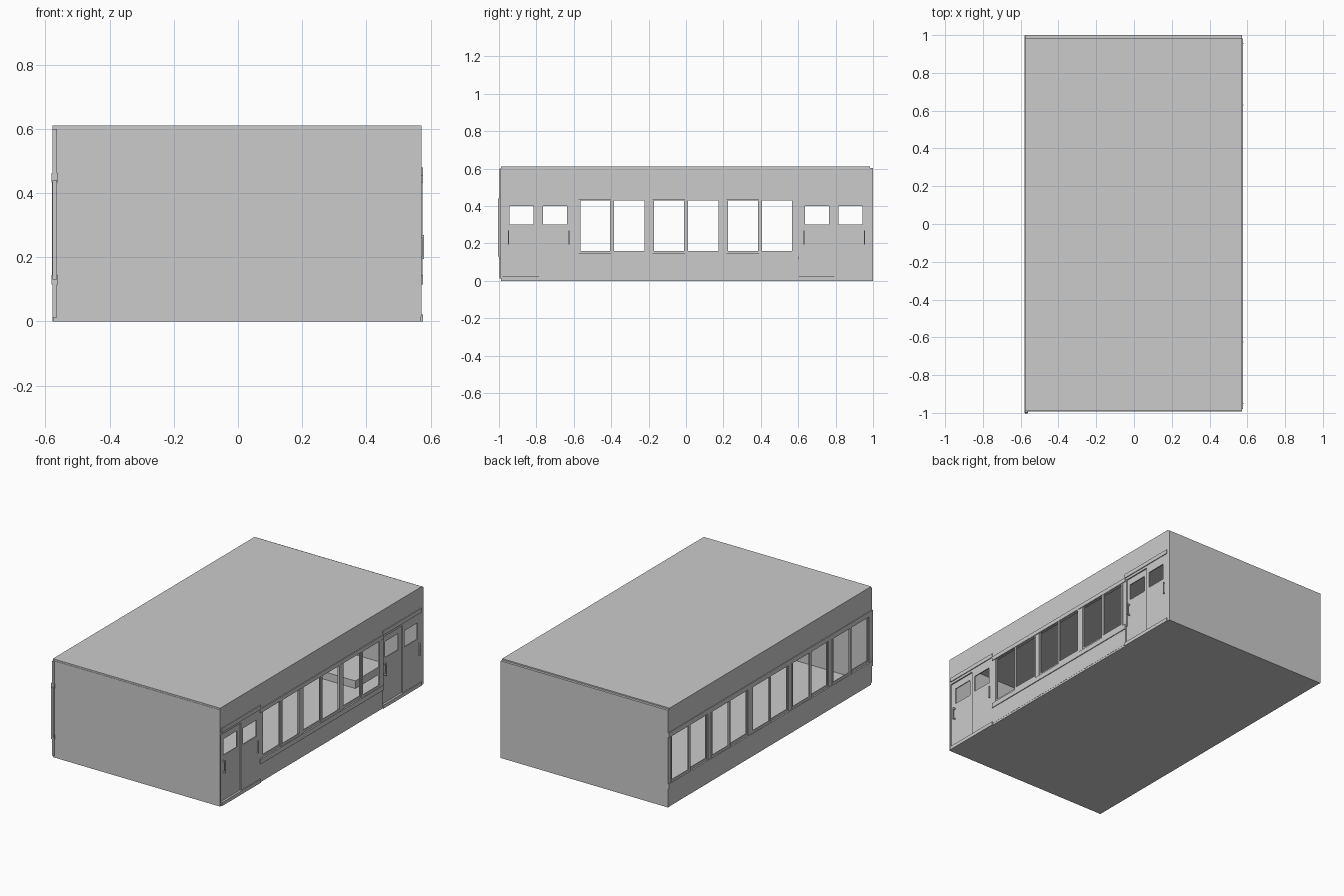
import bpy, bmesh

if "Cube" in bpy.data.objects:
    bpy.data.objects.remove(bpy.data.objects["Cube"])

PITCH = 0.395      # spacing of window and door bays
SILL, HEAD = 0.145, 0.445


def finish(name, bm):
    bmesh.ops.recalc_face_normals(bm, faces=bm.faces)
    mesh = bpy.data.meshes.new(name)
    bm.to_mesh(mesh)
    bm.free()
    obj = bpy.data.objects.new(name, mesh)
    bpy.context.collection.objects.link(obj)
    return obj


def box(name, x0, x1, y0, y1, z0, z1):
    bm = bmesh.new()
    bmesh.ops.create_cube(bm, size=1)
    for v in bm.verts:
        v.co = ((x0 + x1) / 2 + v.co.x * (x1 - x0),
                (y0 + y1) / 2 + v.co.y * (y1 - y0),
                (z0 + z1) / 2 + v.co.z * (z1 - z0))
    return finish(name, bm)


def frame(name, x0, x1, outer, inner):
    """Upright panel in the YZ plane with one rectangular opening."""
    bm = bmesh.new()
    loops = []
    for y0, y1, z0, z1 in (outer, inner):
        loops.append([bm.verts.new((x0, y, z)) for y, z in
                      ((y0, z0), (y1, z0), (y1, z1), (y0, z1))])
    a, b = loops
    faces = [bm.faces.new((a[i], a[(i + 1) % 4], b[(i + 1) % 4], b[i])) for i in range(4)]
    ext = bmesh.ops.extrude_face_region(bm, geom=faces, use_keep_orig=True)
    verts = [g for g in ext["geom"] if isinstance(g, bmesh.types.BMVert)]
    bmesh.ops.translate(bm, verts=verts, vec=(x1 - x0, 0, 0))
    return finish(name, bm)


def sashes(name, x_first, x_second, yc):
    """Pair of sliding window sashes on two tracks."""
    for x, y0, y1, i0, i1 in ((x_first, -0.18, 0.005, -0.17, -0.01),
                              (x_second, -0.005, 0.184, 0.01, 0.173)):
        frame(name, x, x + 0.006, (yc + y0, yc + y1, SILL, HEAD),
              (yc + i0, yc + i1, 0.16, 0.43))


# Shell: floor, roof and end walls
box("floor", -0.575, 0.57, -0.99, 0.995, 0, 0.018)
box("roof", -0.577, 0.571, -0.99, 0.985, 0.597, 0.61)
box("front_wall", -0.567, 0.571, -0.992, -0.98, 0.015, 0.6)
box("back_wall", -0.577, 0.571, 0.985, 1.0, 0, 0.602)

# Window wall on the left, five bays
box("left_lower_wall", -0.577, -0.564, -0.998, 0.99, 0.012, 0.13)
box("left_upper_wall", -0.577, -0.564, -0.998, 0.99, 0.44, 0.599)
box("left_sill", -0.581, -0.56, -1.0, 0.998, 0.115, SILL)
box("left_head", -0.581, -0.56, -1.0, 0.998, 0.432, 0.462)
for i in range(-2, 3):
    sashes("left_window_sash", -0.572, -0.579, i * PITCH)
for i in range(6):
    y = (i - 2.5) * PITCH
    box("left_pier", -0.577, -0.564, y - 0.0185, min(y + 0.0185, 0.99), 0.13, 0.44)

# Corridor wall on the right: middle windows, upper wall and piers
box("right_lower_wall", 0.557, 0.571, -0.605, 0.605, 0.012, 0.13)
box("right_upper_wall", 0.557, 0.571, -0.985, 0.99, 0.44, 0.599)
box("right_sill", 0.553, 0.576, -0.6, 0.605, 0.115, SILL)
box("right_head", 0.553, 0.576, -0.6, 0.605, 0.432, 0.457)
for i in (-1, 0, 1):
    sashes("right_window_sash", 0.561, 0.568, i * PITCH)
for i in range(4):
    y = (i - 1.5) * PITCH
    box("right_pier", 0.557, 0.571, y - 0.0185, y + 0.0185, 0.13, 0.44)
box("right_back_post", 0.557, 0.571, 0.972, 0.99, 0.01, 0.45)

# Sliding double doors at both ends, with rails, viewing openings and handles
for s in (-1, 1):
    yc = s * 2 * PITCH
    y0, y1 = yc - 0.19, yc + 0.185
    frame("door_inner_leaf", 0.557, 0.563, (y0 - 0.005, yc + 0.008, 0.018, 0.46),
          (yc - 0.155, yc - 0.025, 0.3, 0.4))
    frame("door_outer_leaf", 0.564, 0.571, (yc + 0.005, y1, 0.018, 0.46),
          (yc + 0.025, yc + 0.155, 0.3, 0.4))
    box("door_top_rail", 0.553, 0.576, y0, y1 + 0.006, 0.455, 0.48)
    box("door_bottom_rail", 0.553, 0.576, y0, y1 + 0.006, 0, 0.022)
    for hy, hx in ((yc - 0.16, 0.563), (yc + 0.165, 0.571)):
        box("door_handle_bar", 0.574, 0.58, hy - 0.003, hy + 0.003, 0.195, 0.27)
        for z in (0.195, 0.262):
            box("door_handle_mount", hx, 0.575, hy - 0.003, hy + 0.003, z, z + 0.008)

# Low platform inside against the back wall
box("teaching_platform", -0.315, 0.315, 0.7, 0.986, 0.016, 0.065)
